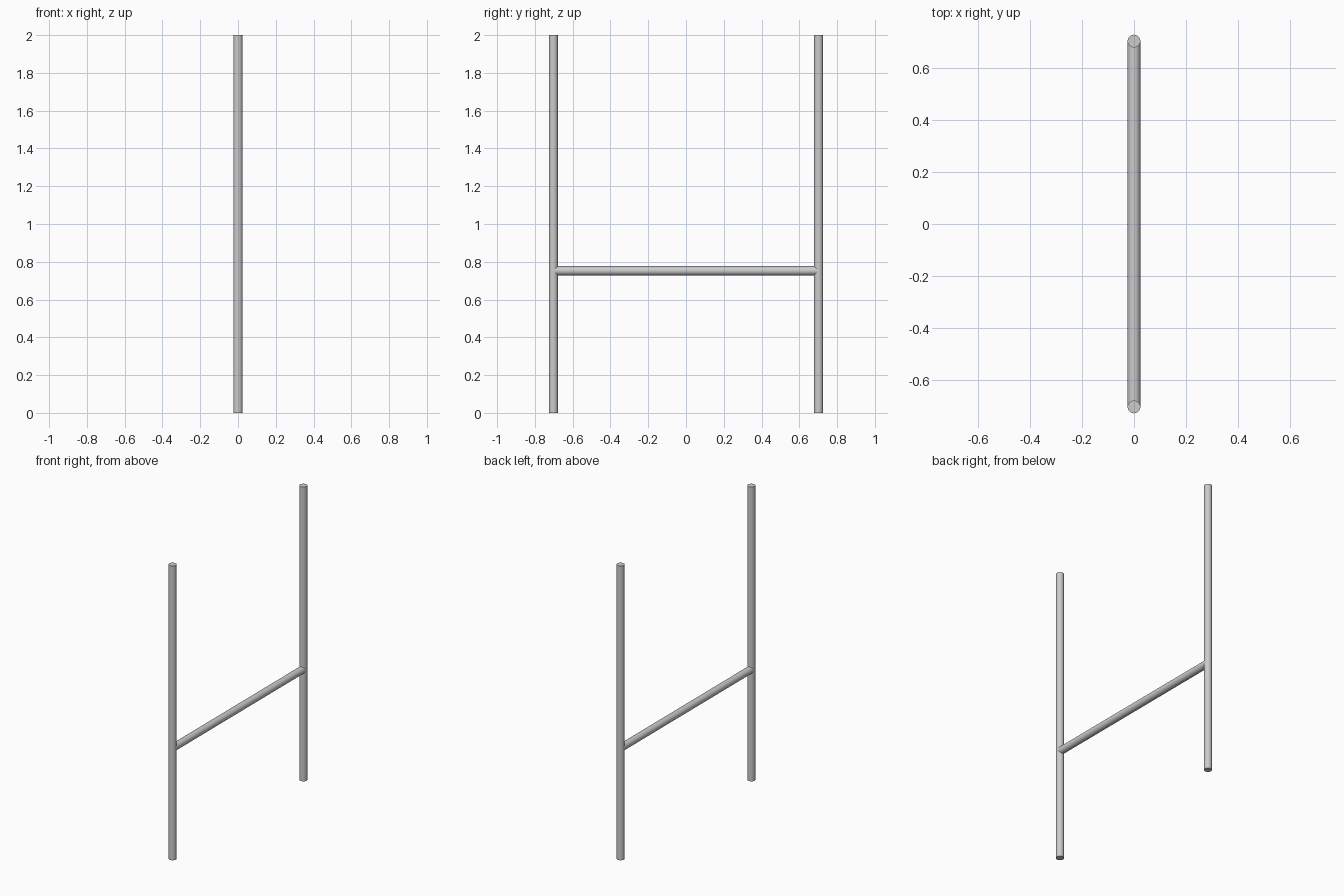
import bpy
import math

if "Cube" in bpy.data.objects:
    bpy.data.objects.remove(bpy.data.objects["Cube"])

RADIUS = 0.0245
POST_Y = 0.702
HEIGHT = 2.0
BAR_Z = 0.752


def rod(name, length, location, rotation=(0, 0, 0)):
    bpy.ops.mesh.primitive_cylinder_add(vertices=32, radius=RADIUS, depth=length,
                                        location=location, rotation=rotation)
    obj = bpy.context.object
    obj.name = name
    bpy.ops.object.shade_smooth_by_angle(angle=math.radians(40))
    return obj


# Two upright posts
for name, side in (("front_post", -1), ("back_post", 1)):
    rod(name, HEIGHT, (0, side * POST_Y, HEIGHT / 2))

# Crossbar running between the post centre lines
rod("crossbar", 2 * POST_Y, (0, 0, BAR_Z), (math.pi / 2, 0, 0))
